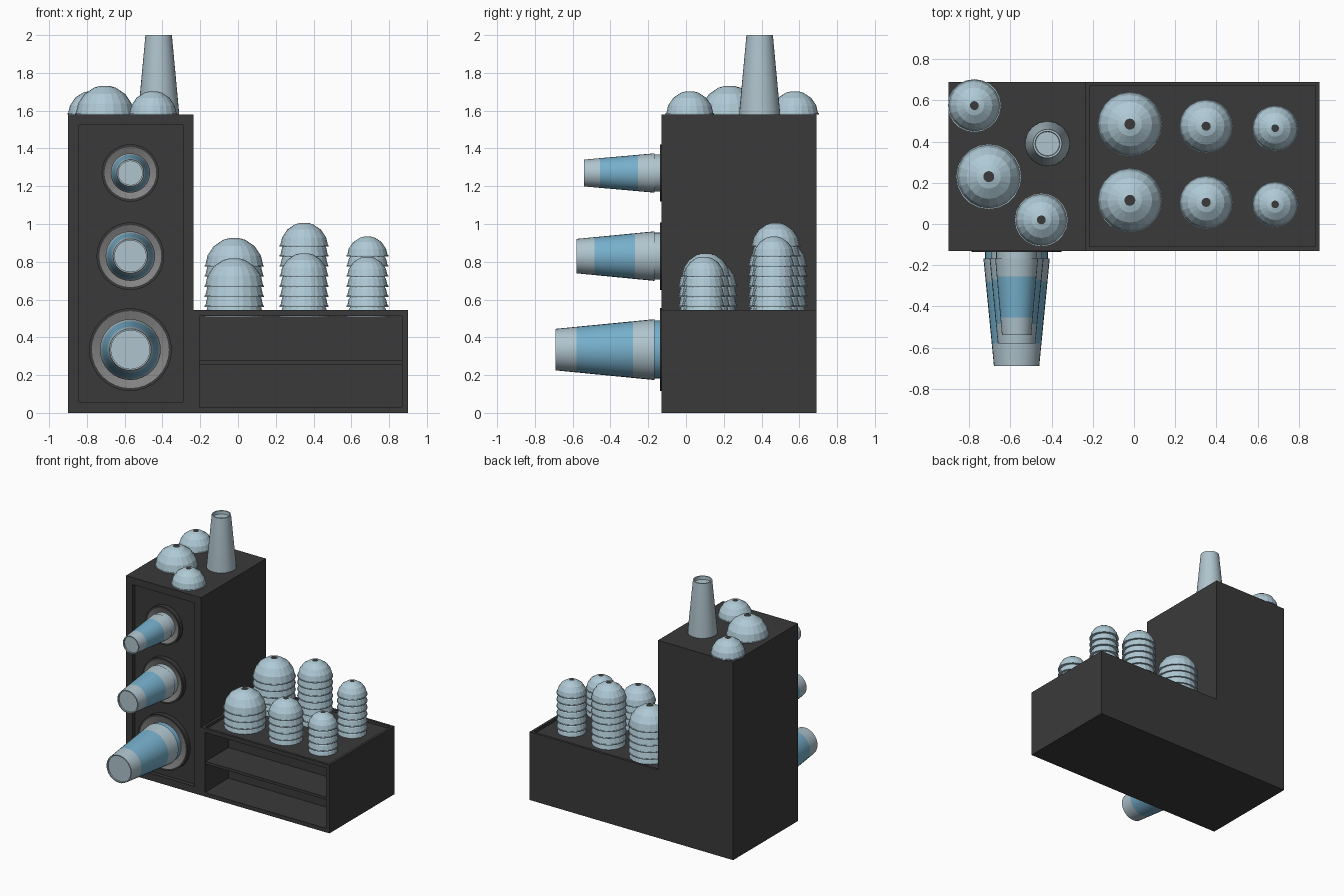
import bpy, bmesh, math
from mathutils import Vector

if "Cube" in bpy.data.objects:
    bpy.data.objects.remove(bpy.data.objects["Cube"])


def material(name, r, g, b):
    m = bpy.data.materials.new(name)
    m.diffuse_color = (r, g, b, 1)
    m.use_nodes = True
    m.node_tree.nodes["Principled BSDF"].inputs["Base Color"].default_value = m.diffuse_color
    return m


DARK = material("charcoal", 0.042, 0.042, 0.042)
GREY = material("mid grey", 0.23, 0.23, 0.23)
LID = material("pale blue plastic", 0.43, 0.59, 0.67)
PALE = material("pale cup", 0.43, 0.55, 0.61)
BLUE = material("blue band", 0.18, 0.43, 0.60)


def finish(bm, name, mats, loc=(0, 0, 0), rot=(0, 0, 0), smooth=False):
    bmesh.ops.recalc_face_normals(bm, faces=bm.faces[:])
    me = bpy.data.meshes.new(name)
    bm.to_mesh(me)
    bm.free()
    for m in mats:
        me.materials.append(m)
    ob = bpy.data.objects.new(name, me)
    ob.location, ob.rotation_euler = loc, rot
    bpy.context.collection.objects.link(ob)
    if smooth:
        bpy.ops.object.select_all(action='DESELECT')
        bpy.context.view_layer.objects.active = ob
        ob.select_set(True)
        bpy.ops.object.shade_smooth_by_angle(angle=math.radians(30))
    return ob


def box(name, lo, hi, pockets=()):
    """Box with optional pockets: (face direction, frame width, depth)."""
    bm = bmesh.new()
    bmesh.ops.create_cube(bm, size=1)
    for v in bm.verts:
        v.co = [lo[i] + (v.co[i] + 0.5) * (hi[i] - lo[i]) for i in range(3)]
    for direction, frame, depth in pockets:
        d = Vector(direction)
        bm.normal_update()
        face = max(bm.faces, key=lambda f: f.calc_center_median().dot(d)
                   if f.normal.dot(d) > 0.9 else -99)
        bmesh.ops.inset_region(bm, faces=[face], thickness=frame, use_even_offset=True)
        new = bmesh.ops.extrude_discrete_faces(bm, faces=[face])["faces"][0]
        for v in new.verts:
            v.co -= d * depth
    return finish(bm, name, [DARK])


def lathe(name, profile, bands, mats, loc, rot=(0, 0, 0), segs=32, smooth=False):
    """Revolve (radius, height) points; bands give the material of each step."""
    bm = bmesh.new()
    rows = []
    for r, z in profile:
        n = 1 if r == 0 else segs
        rows.append([bm.verts.new((r * math.cos(2 * math.pi * k / segs),
                                   r * math.sin(2 * math.pi * k / segs), z))
                     for k in range(n)])
    for a, b, mat in zip(rows, rows[1:], bands):
        for k in range(segs):
            j = (k + 1) % segs
            quad = [a[k % len(a)], a[j % len(a)], b[j % len(b)], b[k % len(b)]]
            f = bm.faces.new(list(dict.fromkeys(quad)))
            f.material_index = mat
    return finish(bm, name, mats, loc, rot, smooth)


FRONT = (math.pi / 2, 0, 0)   # turns local z towards -y

# Cabinet: tall cup tower and low lid base with a shelf
box("cup_tower", (-0.9, -0.13, 0), (-0.235, 0.69, 1.58), [((0, -1, 0), 0.057, 0.03)])
box("lid_base", (-0.235, -0.13, 0), (0.9, 0.69, 0.545),
    [((0, -1, 0), 0.032, 0.3), ((0, 0, 1), 0.02, 0.022)])
box("base_shelf", (-0.205, -0.12, 0.255), (0.87, 0.18, 0.277))

# Cups sticking out of the tower: z, end y, end radius, rim radius, band start and end, tail colour
cups = [(1.27, -0.54, 0.071, 0.104, -0.455, -0.255, 0),
        (0.83, -0.58, 0.091, 0.131, -0.485, -0.27, 0),
        (0.335, -0.69, 0.110, 0.161, -0.58, -0.28, 1)]
for i, (z, end, r0, r1, b0, b1, tail) in enumerate(cups):
    rim = -0.168

    def rad(y):
        return r0 + (r1 - r0) * (y - end) / (rim - end)

    prof = [(0, 0.08), (r1 * 0.95, 0.08), (r1 * 0.95, -rim), (r1, -rim), (rad(b1), -b1),
            (rad(b0), -b0), (r0, -end), (r0 - 0.008, -end), (r0 - 0.008, -end - 0.012),
            (0, -end - 0.012)]
    lathe(f"cup_stack_{i}", prof, [0, tail, 0, 0, 1, 0, 0, 0, 0], [PALE, BLUE],
          (-0.57, 0, z), FRONT, smooth=True)
    # Dark collar with a grey gasket around the cup
    ro = r1 + 0.048 + 0.01 * (i == 2)
    ri = ro - 0.015
    lathe(f"cup_collar_{i}",
          [(0, 0.09), (ro, 0.09), (ro, 0.137), (ri, 0.137), (r1 * 0.97, 0.122), (0, 0.122)],
          [0, 0, 0, 1, 1], [DARK, GREY], (-0.57, 0, z), FRONT)

# Upside-down cup on the tower
lathe("loose_cup", [(0, 0), (0.108, 0), (0.108, 0.012), (0.07, 0.42), (0.06, 0.42),
                    (0.058, 0.395), (0, 0.395)], [0] * 6, [PALE],
      (-0.42, 0.39, 1.58), smooth=True)


# Domed lids: faceted half spheres with a thin rim and a dark straw hole
def lid(name, R, loc):
    prof = [(0, 0), (R + 0.004, 0), (R + 0.004, 0.007), (R, 0.007)]
    prof += [(R * math.cos(math.radians(a)), R * math.sin(math.radians(a)))
             for a in (22.5, 45, 67.5, 80)]
    prof.append((0, prof[-1][1]))
    lathe(name, prof, [0] * 7 + [1], [LID, DARK], loc, segs=20)


for i, (x, y, R) in enumerate([(-0.705, 0.23, 0.153), (-0.775, 0.575, 0.124),
                               (-0.45, 0.02, 0.124)]):
    lid(f"tower_lid_{i}", R, (x, y, 1.58))

# Lid stacks on the base: x, y, radius, number of lids
stacks = [(-0.02, 0.485, 0.153, 6), (-0.02, 0.115, 0.153, 4),
          (0.35, 0.475, 0.126, 8), (0.35, 0.105, 0.126, 5),
          (0.685, 0.465, 0.107, 7), (0.685, 0.095, 0.107, 5)]
for i, (x, y, R, n) in enumerate(stacks):
    for k in range(n):
        lid(f"lid_stack_{i}_{k}", R, (x, y, 0.507 + 0.0535 * k))
